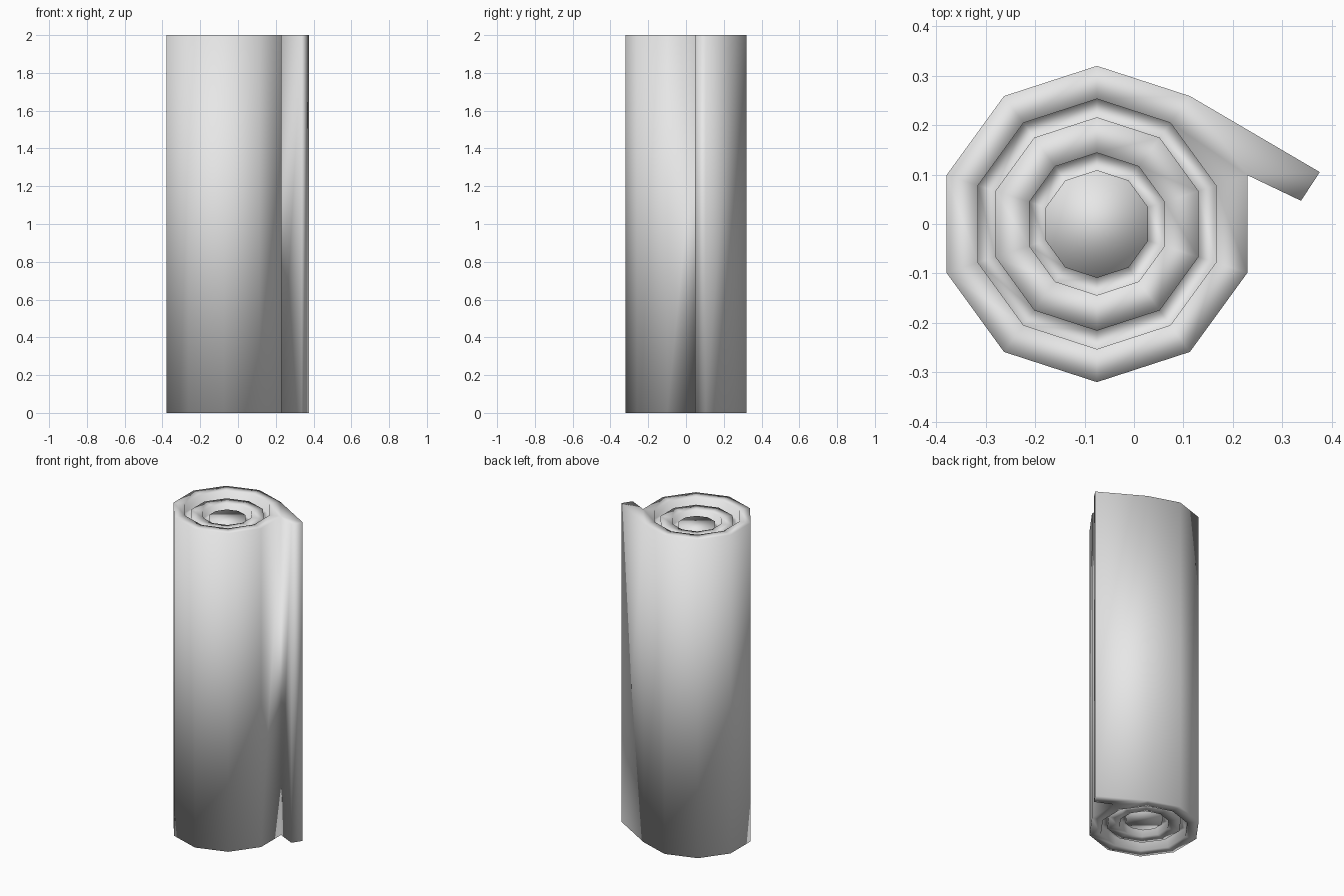
import bpy
import bmesh
import math

cube = bpy.data.objects.get("Cube")
if cube:
    bpy.data.objects.remove(cube, do_unlink=True)

SIDES = 10
CENTRE_X = -0.075
HEIGHT = 2.0

# Material
grey = bpy.data.materials.new("plain grey")
grey.use_nodes = True
colour = (0.8, 0.8, 0.8, 1)
grey.diffuse_color = colour
grey.node_tree.nodes["Principled BSDF"].inputs["Base Color"].default_value = colour

# End profile from the rim inwards: radius and depth below the end plane
end_profile = [
    (0.32, 0), (0.253, 0),            # outer wrap
    (0.253, 0.055), (0.216, 0.055),   # first groove
    (0.216, 0.03), (0.144, 0.03),     # inner wrap
    (0.144, 0.075), (0.109, 0.075),   # second groove
    (0.109, 0.05),                    # core
]

bm = bmesh.new()


def ring(radius, z):
    verts = []
    for i in range(SIDES):
        a = math.pi / 2 + i * math.tau / SIDES
        verts.append(bm.verts.new((CENTRE_X + radius * math.cos(a),
                                   radius * math.sin(a), z)))
    return verts


def bridge(lower, upper):
    faces = []
    for i in range(SIDES):
        j = (i + 1) % SIDES
        faces.append(bm.faces.new((lower[i], lower[j], upper[j], upper[i])))
    return faces


# Rolled body, lathed from the bottom core to the top core
rings = [ring(r, d) for r, d in reversed(end_profile)]
rings += [ring(r, HEIGHT - d) for r, d in end_profile]
outer_wall = []
for k in range(len(rings) - 1):
    faces = bridge(rings[k], rings[k + 1])
    if k == len(end_profile) - 1:
        outer_wall = faces
bm.faces.new(list(reversed(rings[0])))
bm.faces.new(rings[-1])

# Loose end of the sheet, pulled out of one wall face
wall = max(outer_wall, key=lambda f: f.calc_center_median().dot((0.8, 0.59, 0)))
tip = bmesh.ops.extrude_discrete_faces(bm, faces=[wall])["faces"][0]
for v in tip.verts:
    v.co.x, v.co.y = (0.376, 0.105) if v.co.y > 0.18 else (0.338, 0.047)

bmesh.ops.recalc_face_normals(bm, faces=bm.faces[:])
for f in bm.faces:
    f.smooth = True

mesh = bpy.data.meshes.new("rolled_mat")
bm.to_mesh(mesh)
bm.free()
mesh.materials.append(grey)
mat_roll = bpy.data.objects.new("rolled_mat", mesh)
bpy.context.collection.objects.link(mat_roll)
